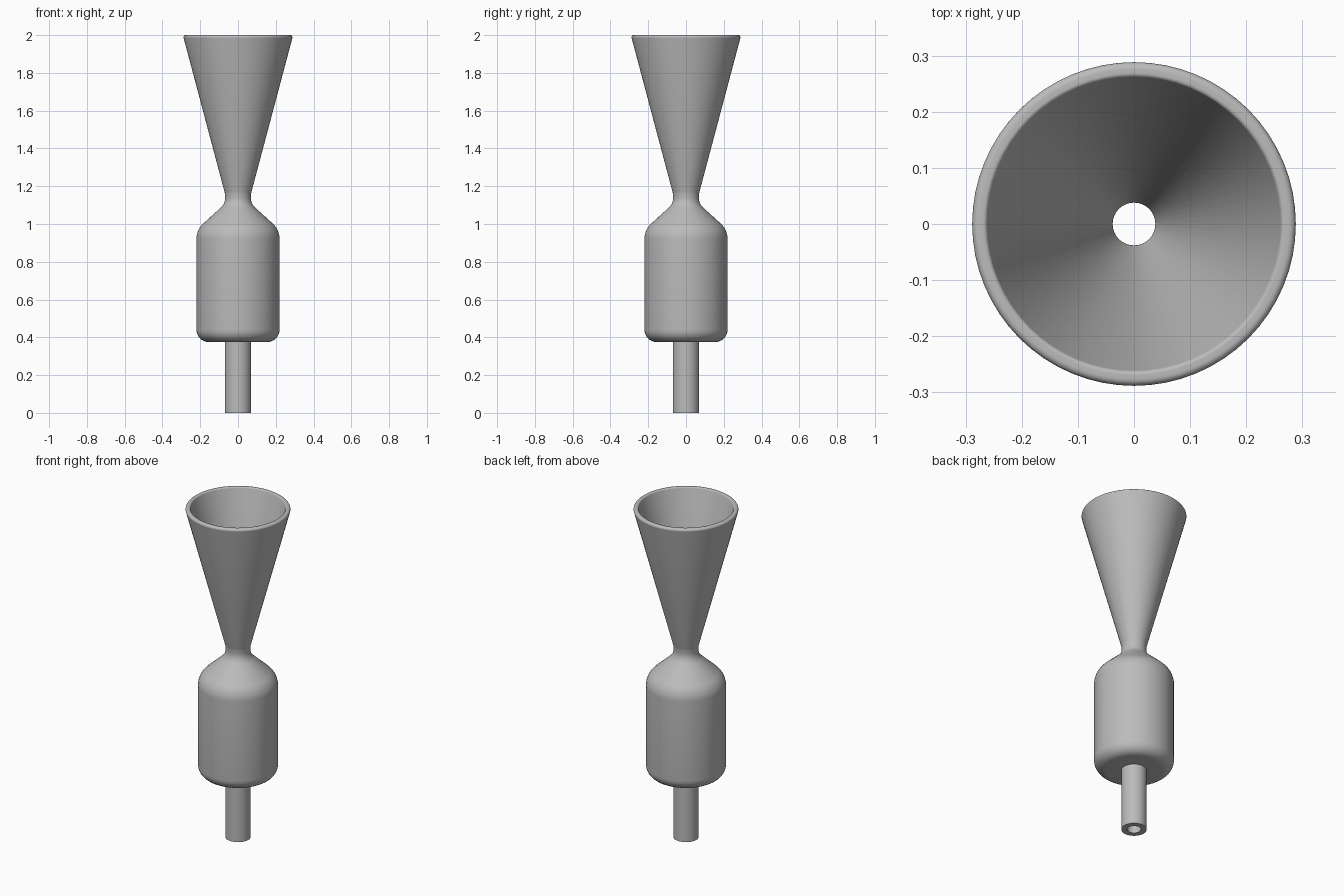
import bpy, bmesh, math
from mathutils import Vector

if "Cube" in bpy.data.objects:
    bpy.data.objects.remove(bpy.data.objects["Cube"])

SEGMENTS = 64

metal = bpy.data.materials.new("grey metal")
metal.use_nodes = True
grey = (0.5, 0.5, 0.5, 1)
metal.diffuse_color = grey
metal.node_tree.nodes["Principled BSDF"].inputs["Base Color"].default_value = grey


def rounded(corners, steps=8):
    """Closed (radius, height, fillet) outline with each corner filleted."""
    outline = []
    for i, (r, z, fillet) in enumerate(corners):
        p = Vector((r, z))
        if not fillet:
            outline.append(p)
            continue
        a = (Vector(corners[i - 1][:2]) - p).normalized()
        b = (Vector(corners[(i + 1) % len(corners)][:2]) - p).normalized()
        half = a.angle(b) / 2
        centre = p + (a + b).normalized() * fillet / math.sin(half)
        start = p + a * fillet / math.tan(half) - centre
        end = p + b * fillet / math.tan(half) - centre
        sweep = start.angle(end)
        for k in range(steps + 1):
            t = k / steps
            arc = start * math.sin((1 - t) * sweep) + end * math.sin(t * sweep)
            outline.append(centre + arc / math.sin(sweep))
    return outline


def lathe(name, corners):
    """Revolve a closed outline around the vertical axis."""
    bm = bmesh.new()
    rings = []
    for p in rounded(corners):
        ring = []
        for s in range(SEGMENTS):
            a = math.tau * s / SEGMENTS
            ring.append(bm.verts.new((p.x * math.cos(a), p.x * math.sin(a), p.y)))
        rings.append(ring)
    for i, upper in enumerate(rings):
        lower = rings[i - 1]
        for s in range(SEGMENTS):
            n = (s + 1) % SEGMENTS
            bm.faces.new((lower[s], lower[n], upper[n], upper[s]))
    bmesh.ops.recalc_face_normals(bm, faces=bm.faces)
    mesh = bpy.data.meshes.new(name)
    bm.to_mesh(mesh)
    bm.free()
    mesh.materials.append(metal)
    obj = bpy.data.objects.new(name, mesh)
    bpy.context.collection.objects.link(obj)
    bpy.ops.object.select_all(action="DESELECT")
    obj.select_set(True)
    bpy.context.view_layer.objects.active = obj
    bpy.ops.object.shade_smooth_by_angle(angle=math.radians(35))
    return obj


# Hollow shell: feed pipe, rounded chamber, throat and flared nozzle
lathe("nozzle_and_chamber", [
    # outside, from the bottom up
    (0.07, 0, 0),
    (0.07, 0.375, 0),
    (0.22, 0.375, 0.065),
    (0.22, 0.97, 0.11),
    (0.065, 1.11, 0.07),
    (0.07, 1.165, 0.06),
    (0.292, 2.0, 0.012),
    # inside, from the rim down
    (0.263, 2.0, 0.008),
    (0.038, 1.16, 0.05),
    (0.038, 1.09, 0.05),
    (0.187, 0.955, 0.08),
    (0.187, 0.408, 0.035),
    (0.038, 0.408, 0),
    (0.038, 0, 0),
])
